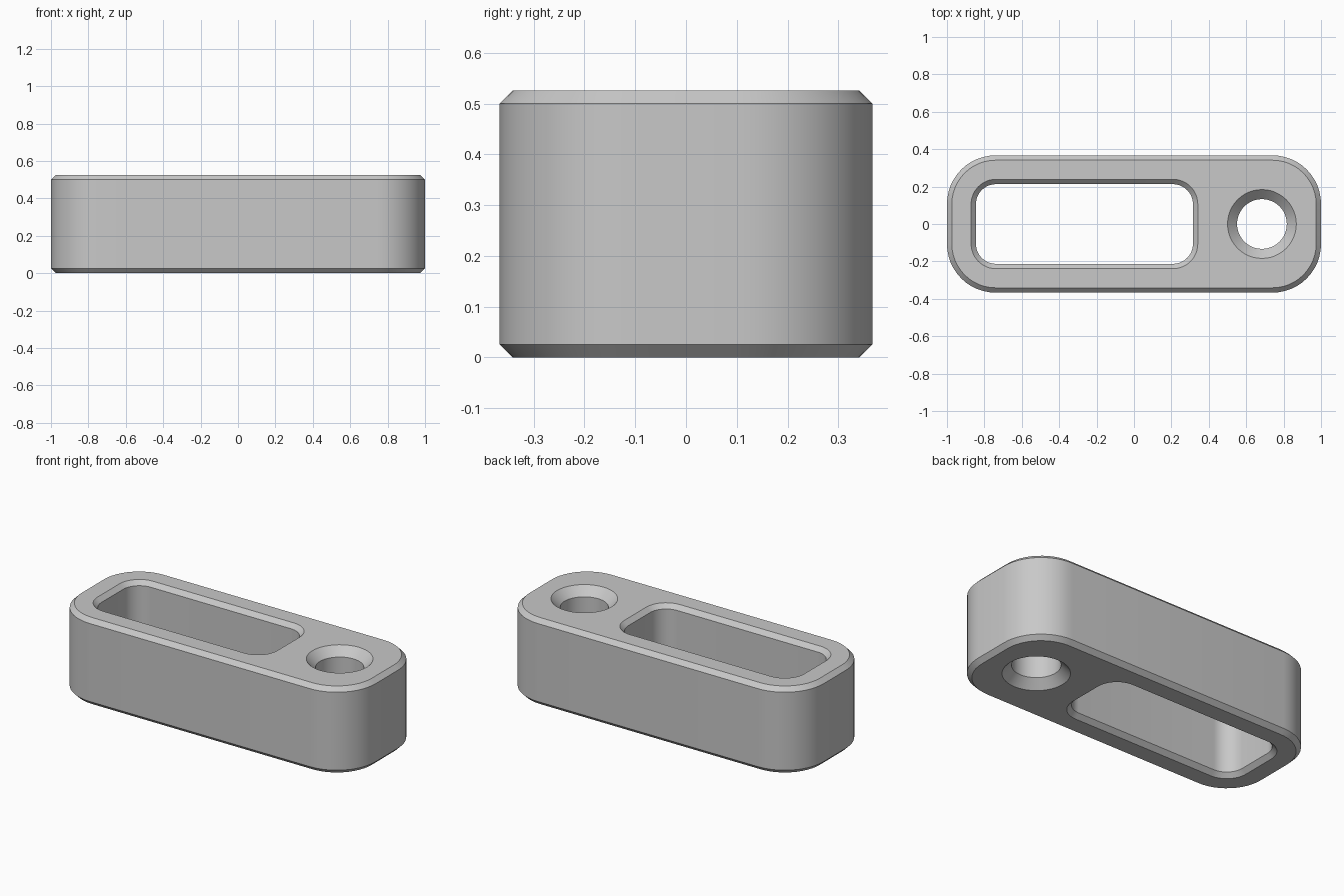
import bpy, bmesh, math

if "Cube" in bpy.data.objects:
    bpy.data.objects.remove(bpy.data.objects["Cube"])

H = 0.526          # block height
CHAMFER = 0.026    # edge break on the outside and the slot
SINK = 0.051       # countersink of the round hole


def rounded(cx, hx, hy, r, z, n=12):
    """Rounded rectangle outline at height z."""
    pts = []
    for k, (sx, sy) in enumerate([(1, 1), (-1, 1), (-1, -1), (1, -1)]):
        for i in range(n + 1):
            a = math.pi / 2 * (k + i / n)
            pts.append((cx + sx * (hx - r) + r * math.cos(a),
                        sy * (hy - r) + r * math.sin(a), z))
    return pts


def circle(cx, r, z, n=48):
    return [(cx + r * math.cos(2 * math.pi * i / n),
             r * math.sin(2 * math.pi * i / n), z) for i in range(n)]


def wall(bm, outlines):
    """Join stacked outlines with quads; return bottom and top edges."""
    rings = [[bm.verts.new(p) for p in o] for o in outlines]
    for a, b in zip(rings, rings[1:]):
        for i in range(len(a)):
            j = (i + 1) % len(a)
            bm.faces.new((a[i], a[j], b[j], b[i]))
    return [[bm.edges.get((r[i - 1], r[i])) for i in range(len(r))]
            for r in (rings[0], rings[-1])]


bm = bmesh.new()
c = CHAMFER
levels = [(0, 1), (c, 0), (H - c, 0), (H, 1)]   # height, chamfer amount

# Outer side, narrowing at top and bottom
outer = wall(bm, [rounded(0, 1 - c * t, 0.367 - c * t, 0.26 - c * t, z)
                  for z, t in levels])
# Long slot, widening at top and bottom
slot = wall(bm, [rounded(-0.265, 0.58 + c * t, 0.213 + c * t, 0.107 + c * t, z)
                 for z, t in levels])
# Round hole with countersinks
hole = wall(bm, [circle(0.684, r, z) for z, r in
                 [(0, 0.184), (SINK, 0.133), (H - SINK, 0.133), (H, 0.184)]])

# Flat bottom and top around the openings
for k, up in ((0, -1), (1, 1)):
    bmesh.ops.triangle_fill(bm, edges=outer[k] + slot[k] + hole[k],
                            use_beauty=True, normal=(0, 0, up))
bmesh.ops.recalc_face_normals(bm, faces=bm.faces)

mesh = bpy.data.meshes.new("slotted_block")
bm.to_mesh(mesh)
bm.free()
block = bpy.data.objects.new("slotted_block", mesh)
bpy.context.collection.objects.link(block)

grey = bpy.data.materials.new("plain grey")
grey.diffuse_color = (0.58, 0.58, 0.58, 1)
grey.use_nodes = True
grey.node_tree.nodes["Principled BSDF"].inputs["Base Color"].default_value = grey.diffuse_color
mesh.materials.append(grey)

bpy.context.view_layer.objects.active = block
block.select_set(True)
bpy.ops.object.shade_smooth_by_angle(angle=math.radians(30))
